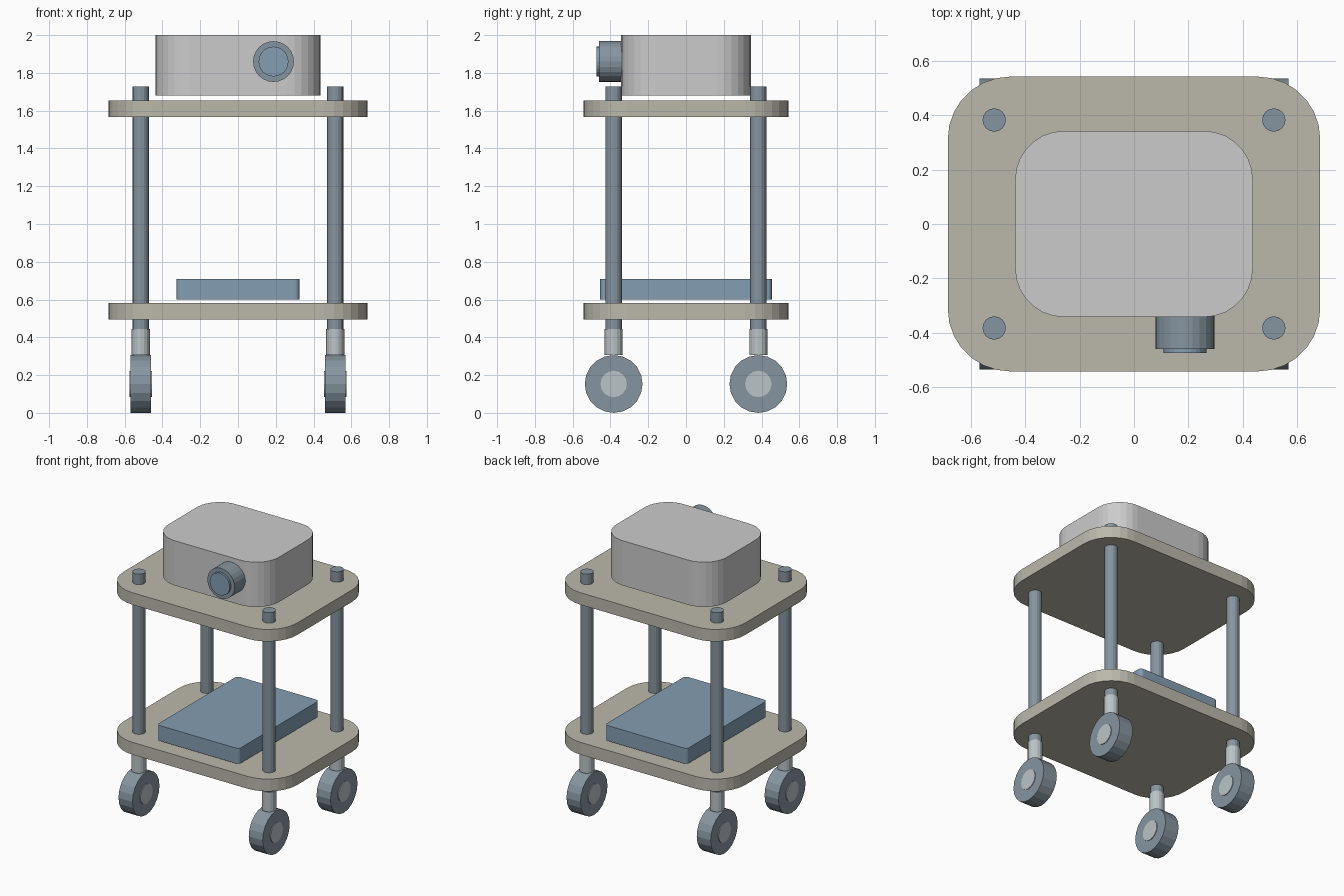
import bpy, bmesh
from math import pi, cos, sin

if "Cube" in bpy.data.objects:
    bpy.data.objects.remove(bpy.data.objects["Cube"])


def material(name, rgb):
    m = bpy.data.materials.new(name)
    m.diffuse_color = (*rgb, 1)
    m.use_nodes = True
    m.node_tree.nodes["Principled BSDF"].inputs["Base Color"].default_value = m.diffuse_color
    return m


BEIGE = material("beige", (0.50, 0.48, 0.41))
STEEL = material("steel", (0.24, 0.30, 0.35))
SILVER = material("silver", (0.50, 0.55, 0.57))
BLUE = material("blue", (0.23, 0.34, 0.44))


def finish(bm, name, mat):
    bmesh.ops.recalc_face_normals(bm, faces=bm.faces[:])
    me = bpy.data.meshes.new(name)
    bm.to_mesh(me)
    bm.free()
    ob = bpy.data.objects.new(name, me)
    bpy.context.collection.objects.link(ob)
    if mat:
        me.materials.append(mat)
    return ob


def slab(name, hx, hy, z0, z1, r, mat=None, seg=7):
    """Rounded rectangle extruded from z0 to z1."""
    bm = bmesh.new()
    verts = []
    for q, (sx, sy) in enumerate([(1, 1), (-1, 1), (-1, -1), (1, -1)]):
        for i in range(seg + 1):
            a = (q + i / seg) * pi / 2
            verts.append(bm.verts.new((sx * (hx - r) + r * cos(a),
                                       sy * (hy - r) + r * sin(a), z0)))
    face = bm.faces.new(verts)
    top = bmesh.ops.extrude_face_region(bm, geom=[face], use_keep_orig=True)
    bmesh.ops.translate(bm, vec=(0, 0, z1 - z0),
                        verts=[v for v in top["geom"] if isinstance(v, bmesh.types.BMVert)])
    return finish(bm, name, mat)


def cylinder(name, loc, r, depth, mat, axis="z", sides=16):
    bm = bmesh.new()
    bmesh.ops.create_cone(bm, cap_ends=True, segments=sides, radius1=r, radius2=r, depth=depth)
    ob = finish(bm, name, mat)
    ob.location = loc
    ob.rotation_euler = {"x": (0, pi / 2, 0), "y": (pi / 2, 0, 0), "z": (0, 0, 0)}[axis]
    return ob


# Shelves, battery pack and head housing
slab("lower_shelf", 0.686, 0.543, 0.495, 0.583, 0.23, BEIGE)
slab("upper_shelf", 0.686, 0.543, 1.567, 1.653, 0.23, BEIGE)
slab("battery_pack", 0.325, 0.454, 0.60, 0.71, 0.025, BLUE, seg=4)
slab("head_housing", 0.438, 0.343, 1.68, 2.0, 0.18)

# Camera barrel and lens on the front of the housing
cylinder("camera_barrel", (0.188, -0.395, 1.86), 0.108, 0.13, STEEL, "y", 24)
cylinder("camera_lens", (0.188, -0.4575, 1.86), 0.079, 0.035, BLUE, "y", 24)

# Posts and casters at the four corners
for sx, side in ((-1, "left"), (1, "right")):
    for sy, end in ((-1, "front"), (1, "back")):
        x, y, tag = sx * 0.515, sy * 0.383, f"{end}_{side}"
        cylinder(f"post_{tag}", (x, y, 1.085), 0.043, 1.285, STEEL)
        cylinder(f"caster_stem_{tag}", (x, y, 0.3755), 0.048, 0.139, SILVER)
        cylinder(f"wheel_{tag}", (x, y, 0.153), 0.153, 0.11, STEEL, "x", 20)
        cylinder(f"hub_{tag}", (x, y, 0.153), 0.07, 0.12, SILVER, "x", 16)
